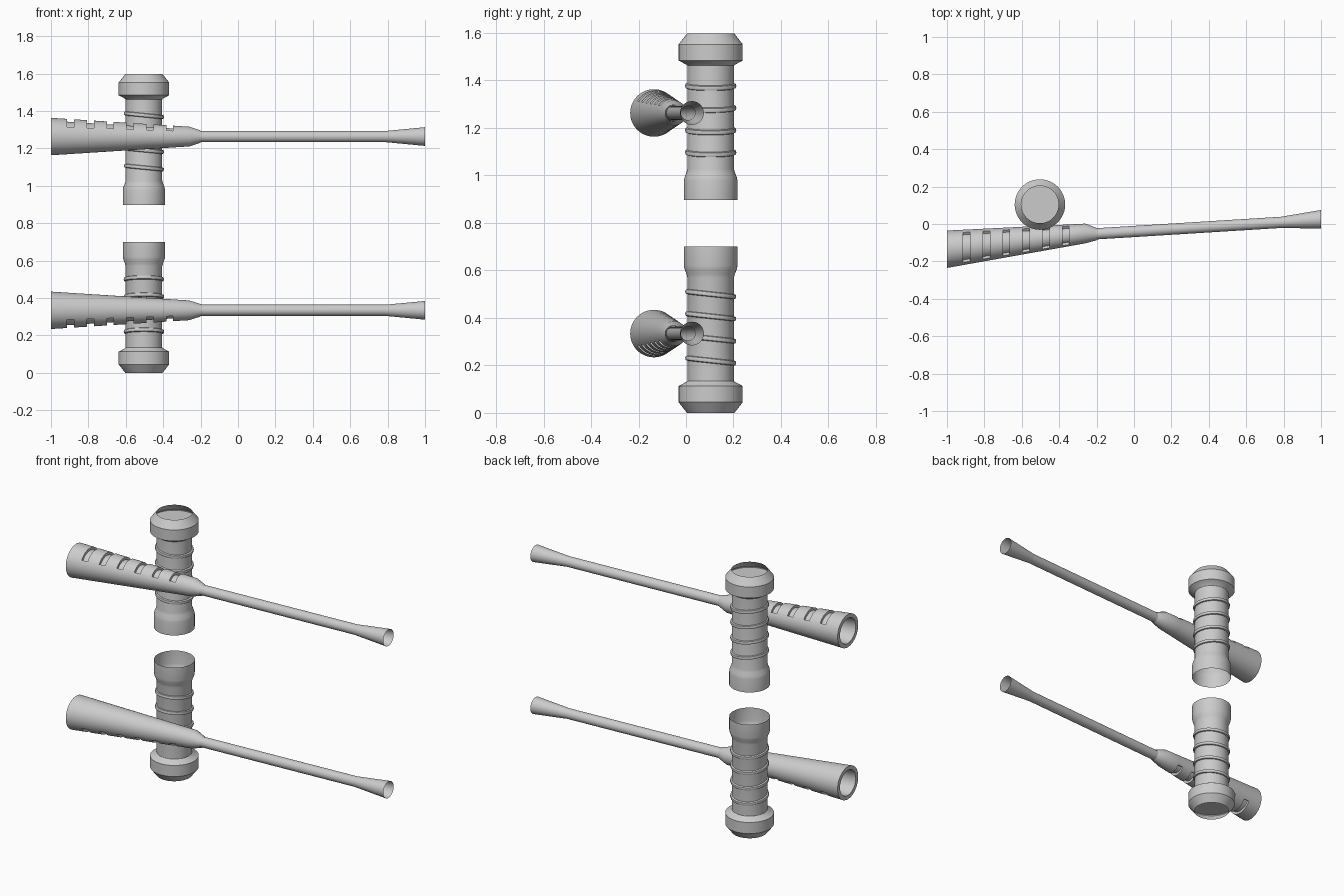
import bpy, bmesh, math
from mathutils import Matrix, Vector

if "Cube" in bpy.data.objects:
    bpy.data.objects.remove(bpy.data.objects["Cube"])

HEIGHT = 1.597          # upper set mirrors the lower one about HEIGHT / 2
TUBE = Vector((-0.503, 0.104, 0))
STICK_Z = 0.334
SEG = 48


def finish(name, bm, mirrored):
    if mirrored:
        bm.transform(Matrix.Translation((0, 0, HEIGHT)) @ Matrix.Diagonal((1, 1, -1, 1)))
    bmesh.ops.remove_doubles(bm, verts=bm.verts, dist=1e-5)
    bmesh.ops.recalc_face_normals(bm, faces=bm.faces)
    mesh = bpy.data.meshes.new(name)
    bm.to_mesh(mesh)
    bm.free()
    ob = bpy.data.objects.new(name, mesh)
    bpy.context.collection.objects.link(ob)
    bpy.ops.object.select_all(action='DESELECT')
    ob.select_set(True)
    bpy.context.view_layer.objects.active = ob
    bpy.ops.object.shade_smooth_by_angle(angle=math.radians(30))
    return ob


def skin(rings, cap=False, closed=False):
    """Bridge equal-length rings of points into a skin."""
    bm = bmesh.new()
    vs = [[bm.verts.new(p) for p in r] for r in rings]
    pairs = list(zip(vs, vs[1:])) + ([(vs[-1], vs[0])] if closed else [])
    for a, b in pairs:
        for i in range(len(a)):
            j = (i + 1) % len(a)
            bm.faces.new((a[i], a[j], b[j], b[i]))
    if cap:
        bm.faces.new(vs[-1])
    return bm


def circle_z(r, z):
    return [(r * math.cos(2 * math.pi * i / SEG), r * math.sin(2 * math.pi * i / SEG), z)
            for i in range(SEG)]


# angles around the stick, doubled where the grip slots end
SLOT = math.radians(58)
ANGLES = [(-SLOT + 2 * SLOT * i / 20, True) for i in range(21)]
ANGLES = [(-SLOT, False)] + ANGLES + [(SLOT, False)]
ANGLES += [(SLOT + (2 * math.pi - 2 * SLOT) * i / 32, False) for i in range(1, 32)]


def circle_x(x, y, r, dip=0):
    """Ring in a plane of constant x; angle 0 points down, where slots dip in."""
    pts = []
    for a, in_slot in ANGLES:
        q = r - dip if in_slot else r
        pts.append((x, y + q * math.sin(a), STICK_Z - q * math.cos(a)))
    return pts


def grip_y(x):
    return -0.135 + 0.114 * (x + 1)


def grip_r(x):
    return 0.1 - 0.064 * (x + 1)


def make_tube(prefix, mirrored):
    # hollow body with a collar at one end and a flare at the other
    profile = [(0.1, 0), (0.135, 0.045), (0.135, 0.113), (0.1, 0.132),
               (0.098, 0.135), (0.098, 0.57), (0.102, 0.585), (0.11, 0.605),
               (0.113, 0.62), (0.113, 0.7)]
    bm = skin([circle_z(r, z) for r, z in profile])
    bm.transform(Matrix.Translation(TUBE))
    finish(prefix + "_tube", bm, mirrored)
    # recessed floor inside the collar
    bm = bmesh.new()
    bm.faces.new([bm.verts.new(p) for p in circle_z(0.134, 0.05)])
    bm.transform(Matrix.Translation(TUBE))
    finish(prefix + "_tube_floor", bm, mirrored)
    # tilted bands
    tilt = Matrix.Rotation(-0.1, 4, 'Y') if mirrored else Matrix.Rotation(-0.11, 4, 'X')
    section = [(0.095, -0.012), (0.106, -0.008), (0.108, 0), (0.106, 0.008), (0.095, 0.012)]
    for n, z in enumerate((0.22, 0.313, 0.407, 0.5)):
        bm = skin([circle_z(r, h) for r, h in section], closed=True)
        bm.transform(Matrix.Translation(TUBE + Vector((0, 0, z))) @ tilt)
        finish(f"{prefix}_band_{n + 1}", bm, mirrored)


def make_stick(prefix, mirrored):
    # tapered grip with slots, chamfered neck and hollow inside
    rings = [circle_x(-1, grip_y(-1), 0.1)]
    for n in range(6):
        c = -0.895 + 0.106 * n
        for x, dip in ((c - 0.018, 0), (c - 0.018, 0.015), (c + 0.018, 0.015), (c + 0.018, 0)):
            rings.append(circle_x(x, grip_y(x), grip_r(x), dip))
    rings.append(circle_x(-0.26, grip_y(-0.26), grip_r(-0.26)))
    rings.append(circle_x(-0.2, -0.054, 0.033))
    rings.reverse()
    rings.append(circle_x(-1, grip_y(-1), 0.076))
    rings.append(circle_x(-0.28, grip_y(-0.28), 0.032))
    finish(prefix + "_grip", skin(rings, cap=True), mirrored)
    # thin rod with an open flared tip
    rod = [(-0.21, -0.053, 0.03), (0.79, 0.009, 0.03), (0.8, 0.01, 0.031), (1, 0.025, 0.05)]
    finish(prefix + "_rod", skin([circle_x(*p) for p in rod]), mirrored)


for prefix, mirrored in (("lower", False), ("upper", True)):
    make_tube(prefix, mirrored)
    make_stick(prefix, mirrored)
